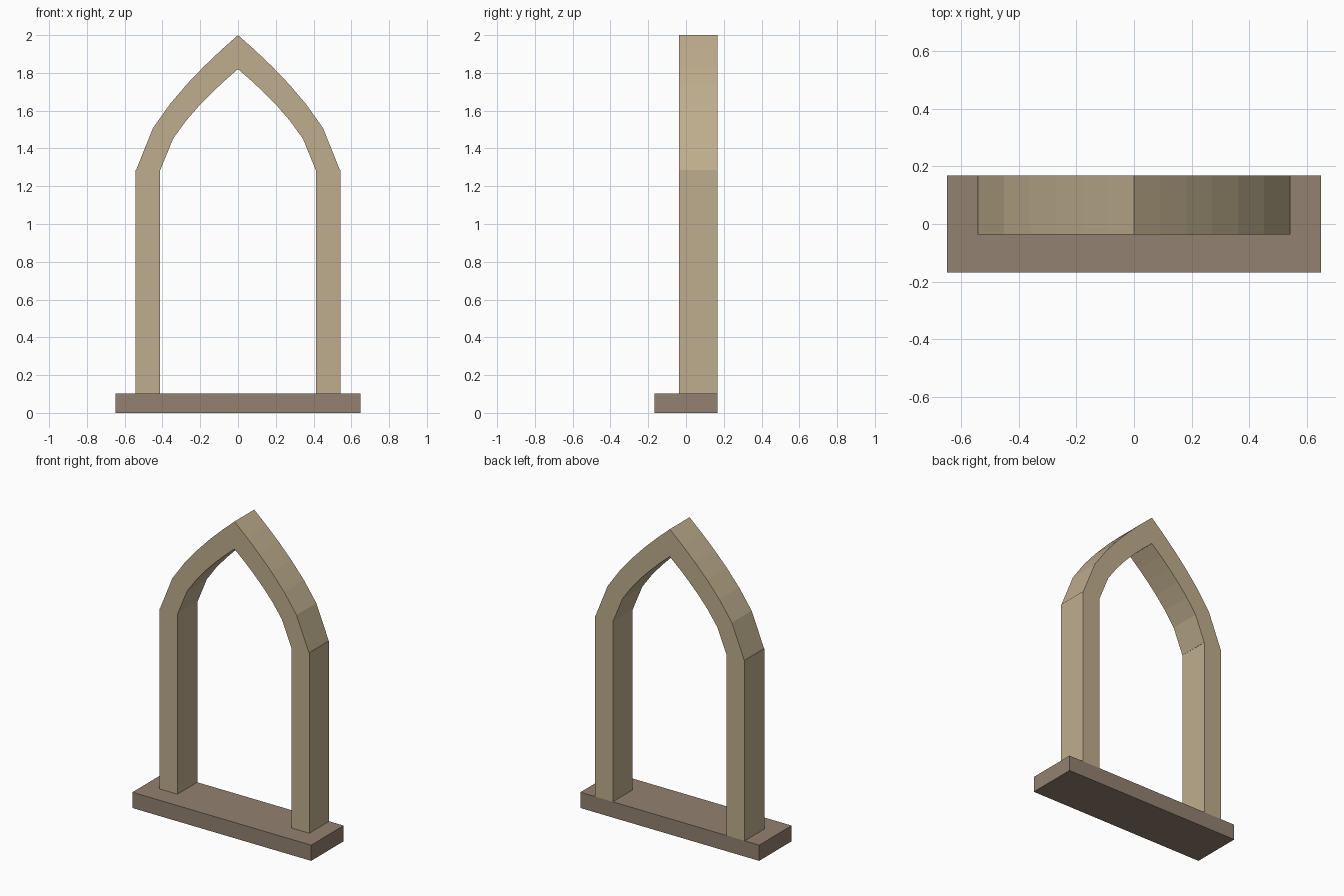
import bpy
import bmesh

if "Cube" in bpy.data.objects:
    bpy.data.objects.remove(bpy.data.objects["Cube"])

STONE = (0.52, 0.42, 0.27, 1)
SILL = (0.29, 0.22, 0.16, 1)
Y0, Y1 = -0.037, 0.168      # depth of the frame
SPRING, APEX_OUT, APEX_IN = 1.285, 2.0, 1.82
STEPS = 6


def material(name, color):
    m = bpy.data.materials.new(name)
    m.diffuse_color = color
    m.use_nodes = True
    m.node_tree.nodes["Principled BSDF"].inputs["Base Color"].default_value = m.diffuse_color
    return m


stone, sill_mat = material("stone", STONE), material("sill_stone", SILL)


def finish(name, bm, mat):
    bmesh.ops.recalc_face_normals(bm, faces=bm.faces)
    mesh = bpy.data.meshes.new(name)
    bm.to_mesh(mesh)
    bm.free()
    mesh.materials.append(mat)
    obj = bpy.data.objects.new(name, mesh)
    bpy.context.collection.objects.link(obj)
    return obj


def box(name, lo, hi, mat):
    bm = bmesh.new()
    bmesh.ops.create_cube(bm, size=1)
    for v in bm.verts:
        v.co = [(a + b) / 2 + c * (b - a) for a, b, c in zip(lo, hi, v.co)]
    return finish(name, bm, mat)


def arch_curve(half_width, apex):
    """Points of a pointed arch from left springing to right springing."""
    pts = []
    for i in range(-STEPS, STEPS + 1):
        t = abs(i) / STEPS
        pts.append((half_width * i / STEPS, SPRING + (apex - SPRING) * (1 - t) ** 0.65))
    return pts


# Sill
box("sill", (-0.648, -0.168, 0), (0.648, 0.168, 0.103), sill_mat)

# Jambs
for side, s in (("left", -1), ("right", 1)):
    xs = sorted((s * 0.413, s * 0.543))
    box(side + "_jamb", (xs[0], Y0, 0.103), (xs[1], Y1, SPRING), stone)

# Pointed arch: bridge the inner and outer curves, then close front and back
bm = bmesh.new()
rings = []
for (xo, zo), (xi, zi) in zip(arch_curve(0.54, APEX_OUT), arch_curve(0.412, APEX_IN)):
    section = [(xo, Y0, zo), (xo, Y1, zo), (xi, Y1, zi), (xi, Y0, zi)]
    rings.append([bm.verts.new(p) for p in section])
for a, b in zip(rings, rings[1:]):
    for k in range(4):
        n = (k + 1) % 4
        bm.faces.new((a[k], a[n], b[n], b[k]))
bm.faces.new(rings[0])
bm.faces.new(rings[-1])
finish("pointed_arch", bm, stone)
